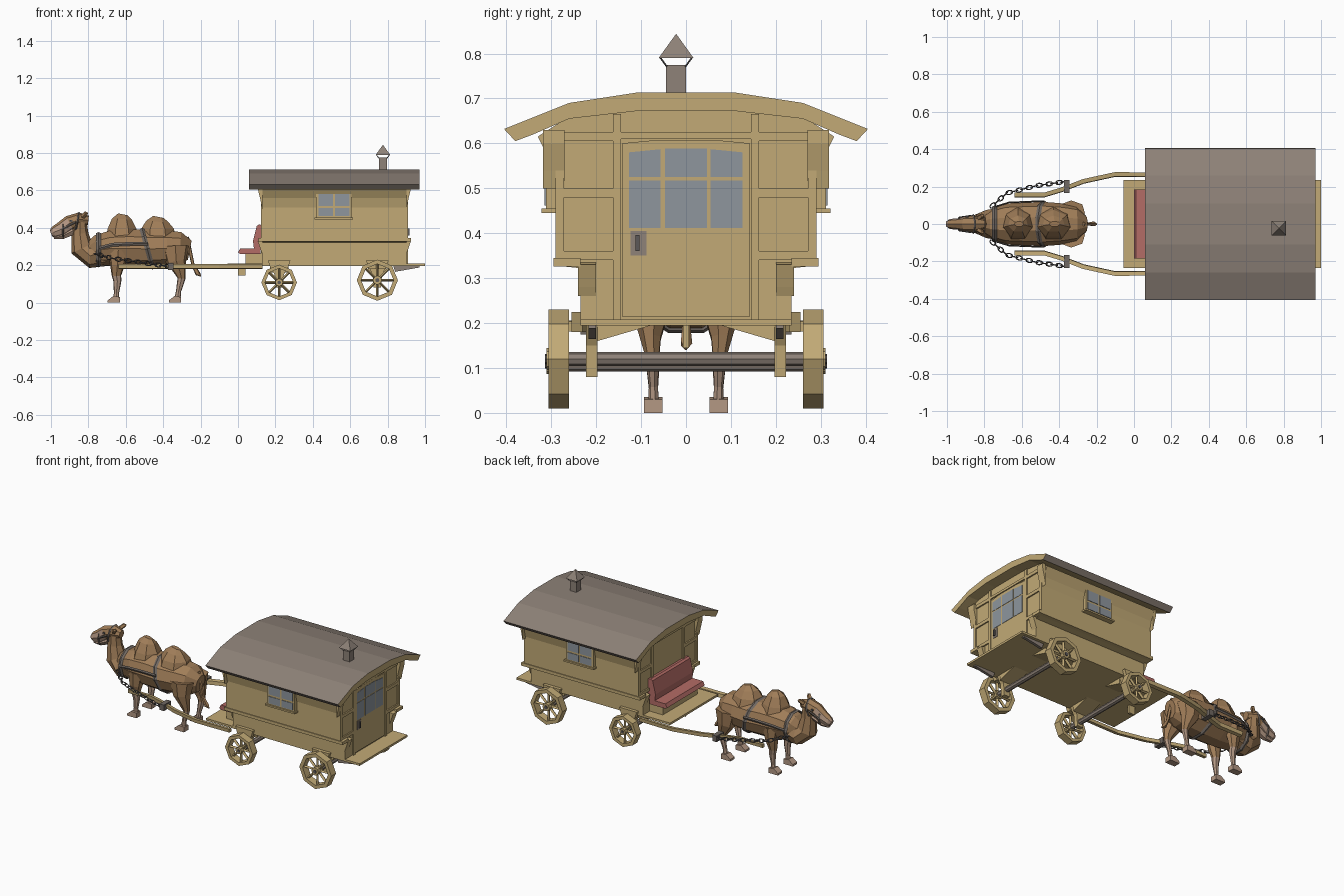
import bpy, bmesh, math
from mathutils import Vector

if "Cube" in bpy.data.objects:
    bpy.data.objects.remove(bpy.data.objects["Cube"])


def material(name, r, g, b):
    m = bpy.data.materials.new(name)
    lin = [((c / 255 + 0.055) / 1.055) ** 2.4 for c in (r, g, b)]
    m.diffuse_color = (*lin, 1)
    m.use_nodes = True
    m.node_tree.nodes["Principled BSDF"].inputs["Base Color"].default_value = m.diffuse_color
    return m


WOOD = material("tan wood", 194, 170, 118)
ROOF = material("roof grey", 142, 130, 120)
GLASS = material("window glass", 142, 150, 158)
SEAT = material("seat red", 180, 108, 102)
FUR = material("camel brown", 160, 125, 88)
PALE = material("pale hide", 180, 152, 132)
STRAP = material("harness grey", 112, 104, 98)
METAL = material("dark metal", 92, 88, 88)


def finish(name, bm, mat, mirror=False, mat2=None, rule=None):
    """Turn a bmesh into an object; faces passing the rule get mat2."""
    bmesh.ops.recalc_face_normals(bm, faces=bm.faces)
    if rule:
        for f in bm.faces:
            f.material_index = int(rule(f.calc_center_median(), f.normal))
    me = bpy.data.meshes.new(name)
    bm.to_mesh(me)
    bm.free()
    for m in (mat, mat2):
        if m:
            me.materials.append(m)
    ob = bpy.data.objects.new(name, me)
    bpy.context.collection.objects.link(ob)
    if mirror:
        mod = ob.modifiers.new("mirror", 'MIRROR')
        mod.use_axis = (False, True, False)
    return ob


def prism(name, pts, axis, a, b, mat, mirror=False, **kw):
    """Extrude a profile: axis x takes (y,z) points, axis y takes (x,z) points."""
    bm = bmesh.new()
    place = (lambda p, t: (t, p[0], p[1])) if axis == 'x' else (lambda p, t: (p[0], t, p[1]))
    r0, r1 = [[bm.verts.new(place(p, t)) for p in pts] for t in (a, b)]
    bm.faces.new(r0)
    bm.faces.new(r1)
    for i in range(len(pts)):
        j = (i + 1) % len(pts)
        bm.faces.new((r0[i], r0[j], r1[j], r1[i]))
    return finish(name, bm, mat, mirror, **kw)


def box(name, x0, x1, y0, y1, z0, z1, mat, mirror=False):
    return prism(name, [(y0, z0), (y1, z0), (y1, z1), (y0, z1)], 'x', x0, x1, mat, mirror)


def add_tube(bm, pts, radii, sides, ref=(0, 1, 0), closed=False):
    """Loft elliptical rings along a path; first radius lies along ref."""
    pts = [Vector(p) for p in pts]
    n = len(pts)
    rings = []
    for i, p in enumerate(pts):
        q0 = pts[i - 1] if closed or i else p
        q1 = pts[(i + 1) % n] if closed or i < n - 1 else p
        t = (q1 - q0).normalized()
        s = Vector(ref)
        s = (s - t * t.dot(s)).normalized()
        u = t.cross(s)
        r = radii[i] if isinstance(radii, list) else radii
        ra, rb = r if isinstance(r, tuple) else (r, r)
        rings.append([bm.verts.new(p + s * ra * math.cos(k * math.tau / sides)
                                   + u * rb * math.sin(k * math.tau / sides)) for k in range(sides)])
    for i in range(n if closed else n - 1):
        a, b = rings[i], rings[(i + 1) % n]
        for k in range(sides):
            m = (k + 1) % sides
            bm.faces.new((a[k], a[m], b[m], b[k]))
    if not closed:
        bm.faces.new(rings[0])
        bm.faces.new(rings[-1])


def tube(name, pts, radii, sides, mat, mirror=False, ref=(0, 1, 0), closed=False, **kw):
    bm = bmesh.new()
    add_tube(bm, pts, radii, sides, ref, closed)
    return finish(name, bm, mat, mirror, **kw)


def both(half):
    """Complete a right half profile with its left half."""
    return half + [(-y, z) for y, z in reversed(half)]


# --- wagon body, floor and roof ---
prism("cabin", both([(.235, .2), (.235, .322), (.29, .328), (.29, .51), (.302, .56), (.33, .615),
                     (.26, .66), (.11, .678)]), 'x', .13, .9, WOOD)
box("floor", -.055, 1.0, -.235, .235, .195, .208, WOOD)
box("side_ledge", .11, .925, .235, .295, .326, .345, WOOD, True)
roof_half = [(.34, .62), (.38, .605), (.405, .632), (.36, .65), (.26, .69), (.11, .713)]
roof_under = [(-.26, .655), (-.11, .672), (.11, .672), (.26, .655)]
prism("roof", both(roof_half) + roof_under, 'x', .06, .97, ROOF, mat2=WOOD,
      rule=lambda c, n: abs(n.x) > .9 or (n.z < -.3 and abs(c.y) < .37))

# --- end wall trim, on both ends ---
for end, xa, xb in (("rear", .9, .908), ("front", .13, .122)):
    s = 1 if xb > xa else -1
    box(end + "_stile", xa, xb, .145, .163, .208, .665, WOOD, True)
    box(end + "_corner_post", xa, xb, .272, .29, .328, .62, WOOD, True)
    for z in (.35, .49, .615):
        box(end + "_rail", xa, xb, .163, .272, z - .01, z + .01, WOOD, True)
    box(end + "_lintel", xa, xb, -.145, .145, .61, .625, WOOD)
    prism(end + "_eave_bracket", [(xa, .5), (xa + s * .008, .54), (xa + s * .022, .6),
                                  (xa + s * .022, .63), (xa, .63)], 'y', .27, .318, WOOD, True)
    prism(end + "_sill_bracket", [(xa, .26), (xa + s * .008, .28), (xa + s * .025, .33), (xa, .335)],
          'y', .2, .24, WOOD, True)

# --- door with six panes ---
prism("door", both([(.143, .215), (.143, .6), (.07, .607)]), 'x', .895, .905, WOOD)
for y0, y1, t0, t1 in ((-.127, -.057, .58, .587), (-.047, .047, .589, .589), (.055, .126, .587, .58)):
    box("lower_pane", .9, .907, y0, y1, .412, .517, GLASS)
    prism("upper_pane", [(y0, .525), (y1, .525), (y1, t1), (y0, t0)], 'x', .9, .907, GLASS)
box("lock_plate", .9, .908, -.123, -.088, .35, .405, ROOF)
box("door_handle", .908, .918, -.112, -.103, .36, .396, METAL)

# --- side windows ---
box("window_frame", .418, .607, .28, .312, .452, .592, WOOD, True)
for x0, x1 in ((.43, .508), (.518, .595)):
    for z0, z1 in ((.462, .505), (.517, .58)):
        box("side_pane", x0, x1, .305, .315, z0, z1, GLASS, True)
box("window_sill", .41, .615, .28, .322, .445, .455, WOOD, True)

# --- chimney ---
cx, cy = .775, -.022
box("chimney", cx - .022, cx + .022, cy - .022, cy + .022, .69, .775, ROOF)
tube("chimney_cap", [(cx, cy, .79), (cx, cy, .843)], [.055, .001], 4, ROOF, ref=(1, 1, 0))
for sx in (-1, 1):
    for sy in (-1, 1):
        tube("cap_strut", [(cx + sx * .02, cy + sy * .02, .77), (cx + sx * .036, cy + sy * .036, .792)],
             .002, 4, METAL)

# --- driver seat ---
box("seat_base", .04, .13, -.17, .17, .208, .262, WOOD)
prism("seat_cushion", [(.0, .268), (.012, .26), (.12, .26), (.12, .29), (.012, .29)], 'y', -.185, .185, SEAT)
prism("seat_back", [(.085, .29), (.08, .33), (.1, .41), (.112, .418), (.13, .415), (.13, .29)],
      'y', -.185, .185, SEAT)


# --- wheels and axles ---
def wheel(name, x, z, r):
    circle = [(x + math.sin(k * math.tau / 8), z + math.cos(k * math.tau / 8)) for k in range(8)]
    bm = bmesh.new()
    loops = [[bm.verts.new((x + (px - x) * q, y, z + (pz - z) * q)) for px, pz in circle]
             for q, y in ((r, .26), (r, .306), (r * .79, .306), (r * .79, .26))]
    for i in range(4):
        a, b = loops[i], loops[(i + 1) % 4]
        for k in range(8):
            m = (k + 1) % 8
            bm.faces.new((a[k], a[m], b[m], b[k]))
    for px, pz in circle:
        d = Vector((px - x, 0, pz - z))
        c = Vector((x, .283, z))
        add_tube(bm, [c + d * r * .1, c + d * r * .82], (.011, .007), 4)
    finish(name, bm, WOOD, True)
    tube(name + "_hub", [(x, .262, z), (x, .31, z)], r * .22, 8, WOOD, True, ref=(1, 0, 0))
    tube(name + "_hub_cap", [(x, .3, z), (x, .314, z)], r * .1, 8, METAL, True, ref=(1, 0, 0))
    tube(name + "_axle", [(x, -.27, z), (x, .27, z)], .016, 8, ROOF, ref=(1, 0, 0))
    prism(name + "_axle_mount", [(x - .05, .197), (x + .05, .197), (x + .025, .15), (x + .02, .08),
                                 (x - .02, .08), (x - .025, .15)], 'y', .197, .223, WOOD, True)
    prism(name + "_brace", [(.07, .197), (.197, .16), (.197, .197)], 'x', x - .05, x + .05, WOOD, True)
    prism(name + "_fender", [(x - .06, .225), (x + .06, .225), (x + .045, .18), (x - .045, .18)],
          'y', .23, .255, WOOD, True)


wheel("front_wheel", .22, .108, .095)
wheel("rear_wheel", .745, .12, .11)
prism("rear_bracket", [(.83, .197), (.97, .197), (.97, .188), (.84, .165)], 'y', .2, .217, ROOF, True)
box("floor_hook", .0, .04, -.007, .007, .145, .197, WOOD)

# --- shafts, clamps and chains ---
shaft = [(.13, .262), (-.1, .265), (-.27, .228), (-.39, .182), (-.48, .155), (-.64, .155)]
tube("shaft", [(x, y, .193) for x, y in shaft], (.018, .014), 4, WOOD, True, ref=(0, 1, 1))
box("shaft_clamp", -.375, -.345, .165, .235, .175, .212, STRAP, True)

path = [Vector(p) for p in ((-.36, .228, .192), (-.52, .205, .215), (-.68, .165, .238), (-.765, .09, .262))]
bm = bmesh.new()
count = 0
for a, b in zip(path, path[1:]):
    d = (b - a).normalized()
    side = d.cross(Vector((0, 0, 1))).normalized()
    steps = round((b - a).length / .026)
    for i in range(steps):
        c = a.lerp(b, (i + .5) / steps)
        w, nrm = (side, d.cross(side)) if count % 2 else (d.cross(side), side)
        oval = [c + d * .019 * math.cos(k * math.tau / 8) + w * .011 * math.sin(k * math.tau / 8)
                for k in range(8)]
        add_tube(bm, oval, .0035, 4, ref=nrm, closed=True)
        count += 1
finish("chain", bm, METAL, True)

# --- camel body, humps, neck and head ---
body = [(-.8, .26, .045, .055), (-.75, .28, .085, .085), (-.68, .29, .11, .1), (-.58, .29, .115, .108),
        (-.48, .287, .118, .105), (-.38, .29, .11, .1), (-.31, .29, .095, .092), (-.258, .28, .045, .055)]
tube("camel_body", [(x, 0, z) for x, z, a, b in body], [(a, b) for x, z, a, b in body], 10, FUR)
for name, x, w, h in (("front_hump", -.62, .088, .472), ("rear_hump", -.43, .1, .458)):
    tube(name, [(x, 0, .34), (x, 0, .395), (x, 0, h - .025), (x + .005, 0, h)],
         [(.095, w), (.075, w * .9), (.045, w * .62), (.015, w * .3)], 7, FUR)
tube("camel_neck", [(-.845, 0, .44), (-.845, 0, .37), (-.835, 0, .29), (-.79, 0, .25), (-.7, 0, .28)],
     [(.038, .035), (.042, .045), (.055, .062), (.075, .065), (.09, .085)], 8, FUR)
head = [(-.8, .44, .025, .025), (-.845, .445, .044, .038), (-.9, .425, .04, .042),
        (-.945, .392, .03, .04), (-.985, .376, .027, .03), (-1.0, .37, .016, .018)]
tube("camel_head", [(x, 0, z) for x, z, a, b in head], [(a, b) for x, z, a, b in head], 8, FUR,
     mat2=PALE, rule=lambda c, n: c.x < -.9 and n.z < .6)
tube("jaw", [(-.88, 0, .385), (-.94, 0, .355), (-.985, 0, .348)], [(.028, .025), (.022, .018), (.014, .009)],
     6, PALE)
tube("ear", [(-.83, .032, .46), (-.812, .046, .478), (-.802, .05, .48)], [.014, .012, .002], 5, FUR, True)
box("eye", -.9, -.886, .03, .043, .432, .442, METAL, True)
tube("tail", [(-.275, 0, .35), (-.255, 0, .27), (-.24, 0, .2), (-.215, 0, .155), (-.198, 0, .142)],
     [.014, .01, .009, .014, .003], 5, FUR)

# --- camel legs and feet ---
front_leg = [(-.64, .075, .28, .055), (-.645, .08, .2, .04), (-.65, .075, .145, .026), (-.645, .073, .115, .022),
             (-.65, .072, .05, .014), (-.652, .072, .01, .018)]
hind_leg = [(-.335, .07, .3, .075), (-.33, .078, .22, .055), (-.31, .078, .165, .032), (-.302, .075, .13, .022),
            (-.318, .072, .06, .014), (-.325, .072, .01, .018)]
for name, leg in (("front_leg", front_leg), ("hind_leg", hind_leg)):
    tube(name, [p[:3] for p in leg], [(p[3] * .75, p[3]) for p in leg], 7, FUR, True,
         mat2=PALE, rule=lambda c, n: c.z < .14)
    x = leg[-1][0]
    prism(name + "_foot", [(x - .045, 0), (x + .02, 0), (x + .02, .03), (x - .015, .035), (x - .045, .012)],
          'y', .052, .094, PALE, True)


# --- harness ---
def band(name, x, z, ry, rz, lean, width=.013):
    ring = [(x + lean * math.sin(k * math.tau / 10), ry * math.cos(k * math.tau / 10),
             z + rz * math.sin(k * math.tau / 10)) for k in range(10)]
    tube(name, ring, (width, .006), 4, STRAP, ref=(1, 0, 0), closed=True)


band("collar", -.745, .283, .093, .093, .0)
band("girth", -.485, .288, .121, .11, -.03)
band("nose_band", -.935, .39, .034, .044, .0, .006)
band("head_band", -.86, .43, .047, .052, .01, .006)
tube("side_strap", [(-.745, .092, .29), (-.67, .115, .31), (-.56, .12, .315), (-.48, .122, .315)],
     (.004, .01), 4, STRAP, True)
tube("cheek_strap", [(-.935, .036, .395), (-.87, .046, .43)], (.003, .006), 4, STRAP, True)
